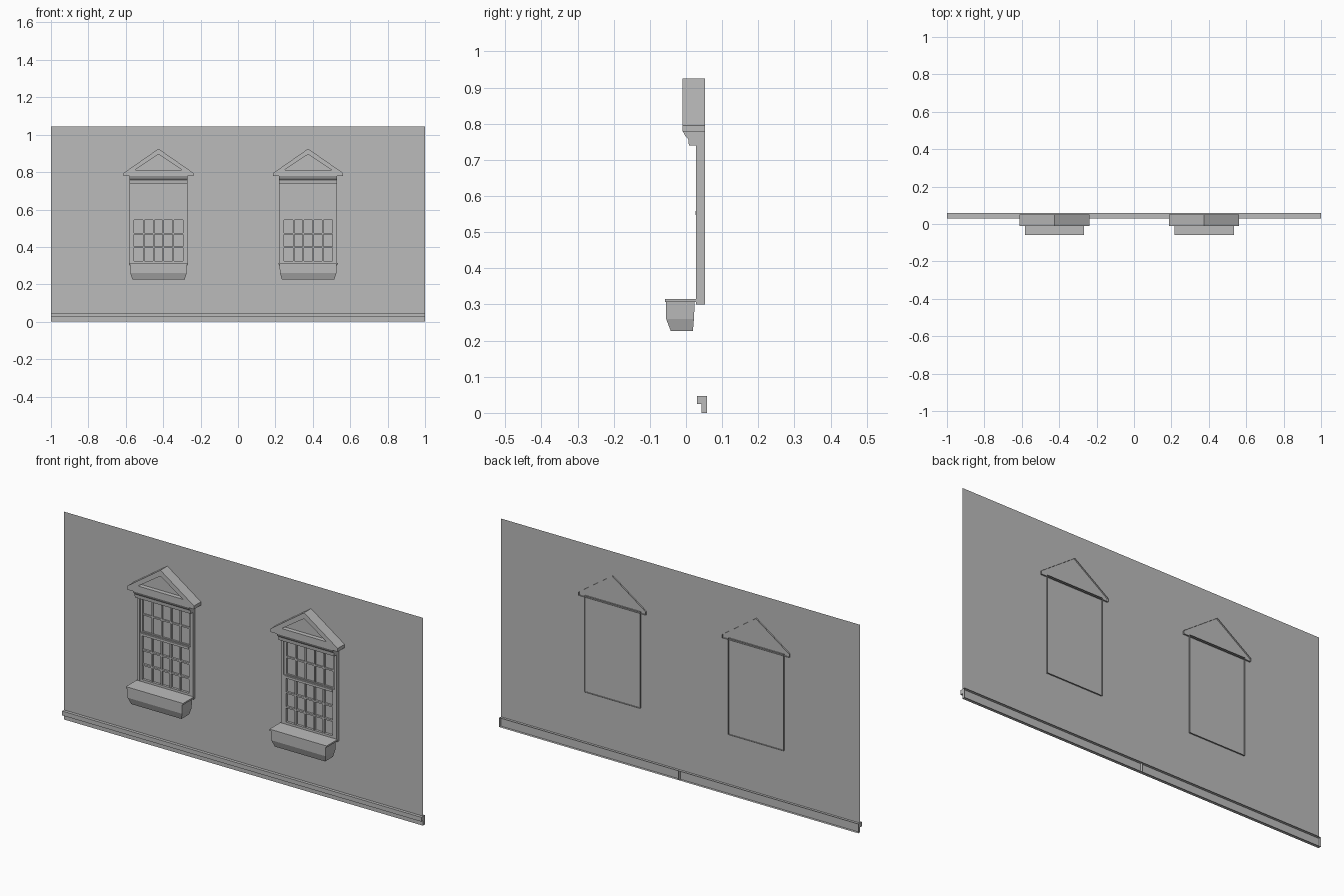
import bpy, bmesh
from mathutils import Vector

cube = bpy.data.objects.get("Cube")
if cube:
    bpy.data.objects.remove(cube, do_unlink=True)

grey = bpy.data.materials.new("plaster grey")
grey.use_nodes = True
colour = (0.5, 0.5, 0.5, 1)
grey.diffuse_color = colour
grey.node_tree.nodes["Principled BSDF"].inputs["Base Color"].default_value = colour


def finish(bm, name, recalc=True):
    if recalc:
        bmesh.ops.recalc_face_normals(bm, faces=bm.faces)
    mesh = bpy.data.meshes.new(name)
    bm.to_mesh(mesh)
    bm.free()
    mesh.materials.append(grey)
    obj = bpy.data.objects.new(name, mesh)
    bpy.context.collection.objects.link(obj)
    return obj


def add_box(bm, x0, x1, y0, y1, z0, z1):
    geom = bmesh.ops.create_cube(bm, size=1)
    for v in geom["verts"]:
        v.co = Vector(((x0 + x1) / 2 + v.co.x * (x1 - x0),
                       (y0 + y1) / 2 + v.co.y * (y1 - y0),
                       (z0 + z1) / 2 + v.co.z * (z1 - z0)))


def box(name, *bounds):
    bm = bmesh.new()
    add_box(bm, *bounds)
    return finish(bm, name)


def ring(bm, outer, inner, front, back, recess):
    """Moulding between two matching outlines, open at the back."""
    def loop(points, y):
        return [bm.verts.new((x, y, z)) for x, z in points]
    loops = [loop(outer, back), loop(outer, front), loop(inner, front), loop(inner, recess)]
    n = len(outer)
    for a, b in zip(loops, loops[1:]):
        for i in range(n):
            j = (i + 1) % n
            bm.faces.new((a[i], a[j], b[j], b[i]))
    return loops[-1]


def rect(x0, x1, z0, z1):
    return [(x0, z0), (x1, z0), (x1, z1), (x0, z1)]


def profile_x(name, points, x0, x1, closed=True):
    """Side profile (y, z) swept along x with end caps."""
    bm = bmesh.new()
    ends = [[bm.verts.new((x, y, z)) for y, z in points] for x in (x0, x1)]
    n = len(points)
    for i in range(n if closed else n - 1):
        j = (i + 1) % n
        bm.faces.new((ends[0][i], ends[0][j], ends[1][j], ends[1][i]))
    for end in ends:
        bm.faces.new(end)
    return finish(bm, name)


# Wall sheet
WALL = 0.045
bm = bmesh.new()
bm.faces.new([bm.verts.new((x, WALL, z)) for x, z in rect(-1, 1, 0, 1.045)])
finish(bm, "wall", False)

# Skirting in two lengths, hollow at the back
skirting = [(0.058, 0.047), (0.03, 0.047), (0.03, 0.025),
            (0.043, 0.025), (0.043, 0), (0.058, 0)]
profile_x("skirting_right", skirting, -1, 0, closed=False)
profile_x("skirting_left", skirting, 0, 1, closed=False)


def sash(name, cx, z0, z1, front, rows, cols=5):
    """Sash frame with a grid of glazing bars."""
    half, rail, bar = 0.145, 0.015, 0.004
    bm = bmesh.new()
    ring(bm, rect(cx - half, cx + half, z0, z1),
         rect(cx - half + rail, cx + half - rail, z0 + rail, z1 - rail),
         front, 0.042, 0.042)
    w, h = 2 * (half - rail), z1 - z0 - 2 * rail
    for i in range(1, cols):
        x = cx - w / 2 + w * i / cols
        add_box(bm, x - bar, x + bar, front + 0.002, 0.042, z0 + rail, z1 - rail)
    for i in range(1, rows):
        z = z0 + rail + h * i / rows
        add_box(bm, cx - w / 2, cx + w / 2, front + 0.002, 0.042, z - bar, z + bar)
    finish(bm, name)


def window(side, cx):
    # Outer casing and pane
    bm = bmesh.new()
    pane = ring(bm, rect(cx - 0.155, cx + 0.155, 0.3, 0.785),
                rect(cx - 0.142, cx + 0.142, 0.31, 0.745), 0.028, 0.052, 0.042)
    bm.faces.new(pane)
    finish(bm, side + "_window_casing")

    # Sliding sashes and meeting rail
    sash(side + "_upper_sash", cx, 0.55, 0.75, 0.034, 2)
    sash(side + "_lower_sash", cx, 0.31, 0.56, 0.03, 3)
    box(side + "_meeting_rail", cx - 0.13, cx + 0.13, 0.026, 0.04, 0.547, 0.559)

    # Gabled pediment with a sunken triangle
    outline = [(cx - 0.187, 0.778), (cx + 0.187, 0.778), (cx + 0.187, 0.795),
               (cx, 0.925), (cx - 0.187, 0.795)]
    sunk = [(cx - 0.125, 0.812), (cx + 0.125, 0.812), (cx + 0.125, 0.812),
            (cx, 0.895), (cx - 0.125, 0.812)]
    bm = bmesh.new()
    ring(bm, outline, sunk, -0.01, 0.052, 0.012)
    bmesh.ops.remove_doubles(bm, verts=bm.verts, dist=0.0005)
    bmesh.ops.holes_fill(bm, edges=[e for e in bm.edges if e.is_boundary
                                    and all(abs(v.co.y - 0.012) < 0.001 for v in e.verts)])
    finish(bm, side + "_pediment")

    # Cornice below the pediment
    profile_x(side + "_cornice", [(0.04, 0.74), (0.008, 0.74), (0.006, 0.758),
              (-0.002, 0.766), (-0.008, 0.778), (0.04, 0.778)], cx - 0.155, cx + 0.155)

    # Planter: tapered body under a thin lip
    bm = bmesh.new()
    rows = []
    for z, y0, y1, half in ((0.226, -0.042, 0.019, 0.14), (0.26, -0.055, 0.022, 0.151),
                            (0.308, -0.056, 0.024, 0.153)):
        rows.append([bm.verts.new(p) for p in ((cx - half, y0, z), (cx + half, y0, z),
                                               (cx + half, y1, z), (cx - half, y1, z))])
    for a, b in zip(rows, rows[1:]):
        for i in range(4):
            j = (i + 1) % 4
            bm.faces.new((a[i], a[j], b[j], b[i]))
    bm.faces.new(rows[0])
    bm.faces.new(rows[-1])
    finish(bm, side + "_planter")
    box(side + "_planter_lip", cx - 0.159, cx + 0.159, -0.058, 0.028, 0.307, 0.315)


window("right", -0.425)
window("left", 0.375)
